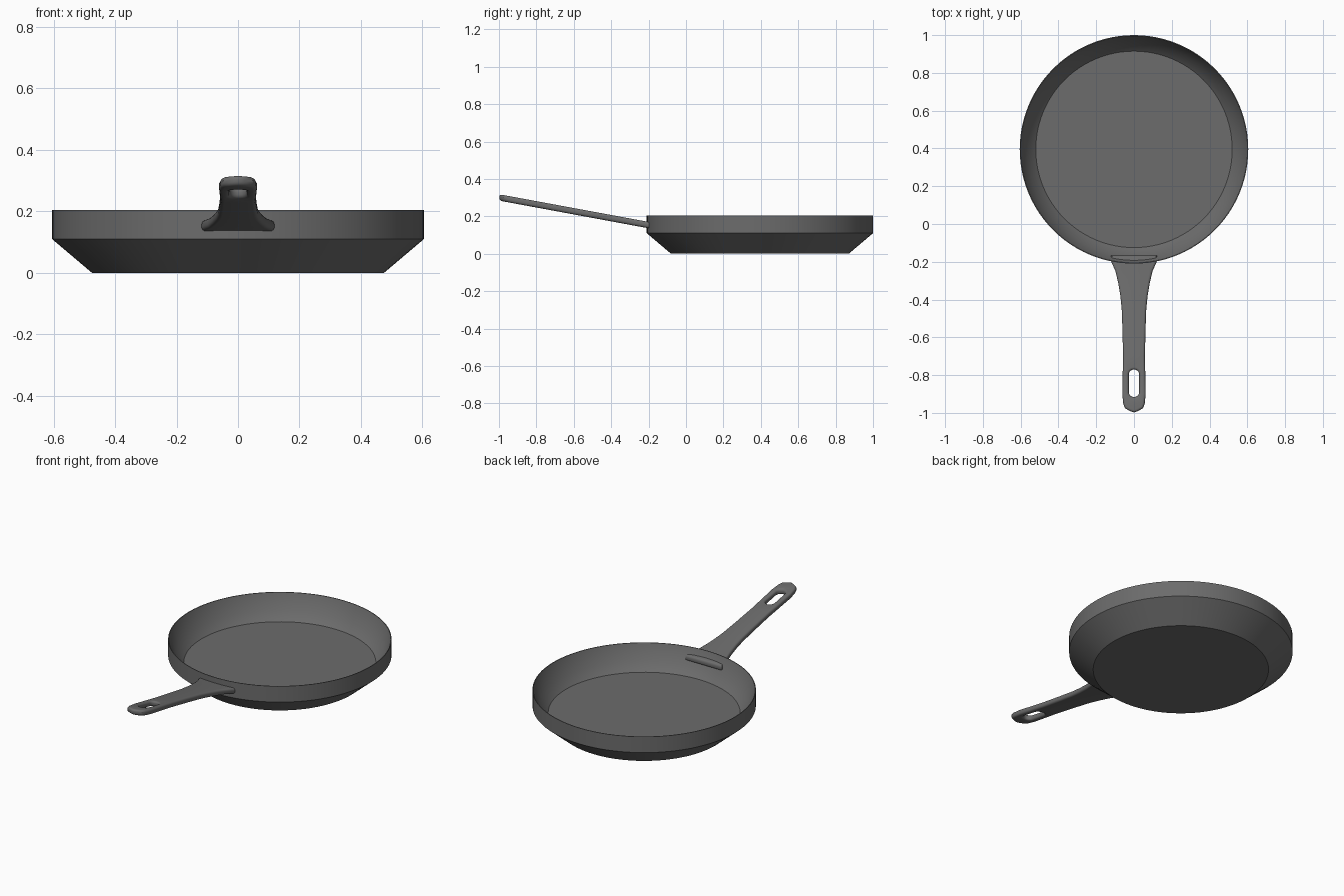
import bpy, bmesh, math

if "Cube" in bpy.data.objects:
    bpy.data.objects.remove(bpy.data.objects["Cube"])

iron = bpy.data.materials.new("dark grey iron")
iron.diffuse_color = (0.15, 0.15, 0.15, 1)
iron.use_nodes = True
iron.node_tree.nodes["Principled BSDF"].inputs["Base Color"].default_value = iron.diffuse_color


def finish(obj, angle):
    obj.data.materials.clear()
    obj.data.materials.append(iron)
    bpy.ops.object.select_all(action='DESELECT')
    obj.select_set(True)
    bpy.context.view_layer.objects.active = obj
    bpy.ops.object.shade_smooth_by_angle(angle=math.radians(angle))


# Pan body: closed profile (radius, z) spun round the vertical axis
profile = [(0, 0), (0.475, 0), (0.605, 0.11), (0.605, 0.205), (0.601, 0.205),
           (0.566, 0.11), (0.52, 0.066), (0, 0.066)]
bm = bmesh.new()
verts = [bm.verts.new((r, 0, z)) for r, z in profile]
edges = [bm.edges.new(pair) for pair in zip(verts, verts[1:])]
bmesh.ops.spin(bm, geom=verts + edges, cent=(0, 0, 0), axis=(0, 0, 1),
               angle=math.tau, steps=96, use_duplicate=False)
bmesh.ops.remove_doubles(bm, verts=bm.verts, dist=1e-4)
bmesh.ops.recalc_face_normals(bm, faces=bm.faces)
mesh = bpy.data.meshes.new("pan_body")
bm.to_mesh(mesh)
bm.free()
body = bpy.data.objects.new("pan_body", mesh)
body.location.y = 0.395
bpy.context.collection.objects.link(body)
finish(body, 30)

# Handle: mirrored outline with a hanging slot, extruded with rounded edges
half = [(0.121, -0.167), (0.118, -0.205), (0.098, -0.25), (0.084, -0.31),
        (0.072, -0.38), (0.065, -0.45), (0.061, -0.56), (0.058, -0.70),
        (0.060, -0.80), (0.062, -0.90), (0.057, -0.95), (0.048, -0.975),
        (0.022, -0.99)]
outline = half + [(0, -0.998)] + [(-x, y) for x, y in reversed(half)]
slot = []
for i in range(20):
    a = math.tau * (i + 0.5) / 20
    slot.append((0.028 * math.cos(a),
                 -0.843 + 0.028 * math.sin(a) + math.copysign(0.045, math.sin(a))))

curve = bpy.data.curves.new("handle", 'CURVE')
curve.dimensions = '2D'
curve.fill_mode = 'BOTH'
curve.extrude = 0.004
curve.bevel_depth = 0.013
curve.bevel_resolution = 3
curve.offset = -0.013
for points in (outline, slot):
    spline = curve.splines.new('POLY')
    spline.points.add(len(points) - 1)
    for p, (x, y) in zip(spline.points, points):
        p.co = (x, y, 0, 1)
    spline.use_cyclic_u = True
handle = bpy.data.objects.new("handle", curve)
bpy.context.collection.objects.link(handle)
bpy.ops.object.select_all(action='DESELECT')
handle.select_set(True)
bpy.context.view_layer.objects.active = handle
bpy.ops.object.convert(target='MESH')
handle = bpy.context.view_layer.objects.active

# Slope the handle upwards away from the pan
for v in handle.data.vertices:
    v.co.z += 0.155 + 0.185 * (-0.21 - v.co.y)
bm = bmesh.new()
bm.from_mesh(handle.data)
bmesh.ops.remove_doubles(bm, verts=bm.verts, dist=1e-4)
bmesh.ops.recalc_face_normals(bm, faces=bm.faces)
bm.to_mesh(handle.data)
bm.free()
finish(handle, 40)
